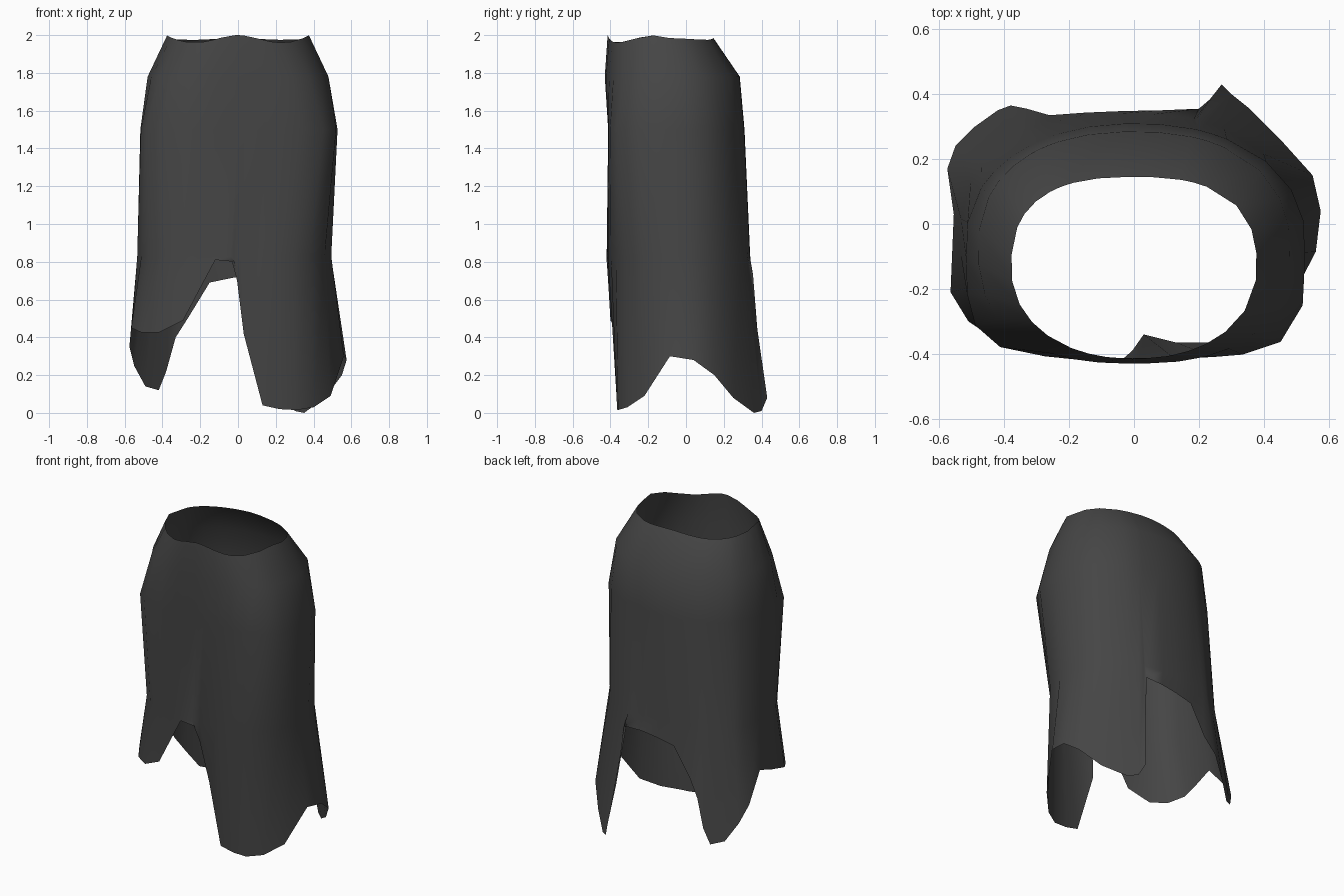
import bpy, bmesh, math

# Ragged bottom edge, anticlockwise from the front slit
HEM = [
    (-0.12, -0.42, 0.81), (-0.02, -0.42, 0.80), (-0.005, -0.39, 0.70), (0.03, -0.34, 0.42),
    (0.13, -0.365, 0.04), (0.22, -0.365, 0.02), (0.31, -0.36, 0.015), (0.40, -0.31, 0.03),
    (0.49, -0.22, 0.09), (0.56, -0.085, 0.30), (0.575, 0.04, 0.28), (0.55, 0.15, 0.20),
    (0.46, 0.25, 0.08), (0.35, 0.36, 0.00), (0.30, 0.40, 0.01), (0.27, 0.43, 0.08),
    (0.235, 0.385, 0.35), (0.20, 0.355, 0.73), (0.08, 0.35, 0.73), (-0.03, 0.348, 0.715),
    (-0.15, 0.343, 0.69), (-0.26, 0.335, 0.51), (-0.33, 0.355, 0.40), (-0.38, 0.365, 0.22),
    (-0.42, 0.35, 0.12), (-0.49, 0.30, 0.14), (-0.55, 0.24, 0.25), (-0.575, 0.17, 0.35),
    (-0.555, 0.03, 0.52), (-0.56, -0.09, 0.48), (-0.565, -0.21, 0.45), (-0.51, -0.30, 0.425),
    (-0.42, -0.36, 0.425), (-0.29, -0.40, 0.49), (-0.20, -0.41, 0.66),
]

# Body sections: height, x centre, half width, front y, back y, squareness front and back
RINGS = [
    (0.83, -0.02, 0.515, -0.42, 0.34, 2.5, 2.4),
    (1.50, 0.005, 0.522, -0.412, 0.31, 4.6, 2.15),
    (1.78, 0.0, 0.48, -0.43, 0.285, 2.5, 2.3),
    (1.98, 0.0, 0.378, -0.415, 0.145, 2.15, 2.6),
]


def ring_point(angle, ring, top):
    z, cx, a, y0, y1, n_front, n_back = ring
    b, cy = (y1 - y0) / 2, (y0 + y1) / 2
    c, s = math.cos(angle), math.sin(angle)
    n = n_front if s < 0 else n_back
    r = (abs(c / a) ** n + abs(s / b) ** n) ** (-1 / n)
    if top:                       # neckline dips at the front corners
        z += math.cos(4 * angle) * (0.02 if s < 0 else 0.005)
    return (cx + r * c, cy + r * s, z)


# Open, torn garment shell
bm = bmesh.new()
angles = [math.atan2(y + 0.03, x) for x, y, z in HEM]
rows = [[bm.verts.new(p) for p in HEM]]
for ring in RINGS:
    rows.append([bm.verts.new(ring_point(t, ring, ring is RINGS[-1])) for t in angles])
n = len(HEM)
for low, high in zip(rows, rows[1:]):
    for i in range(n):
        j = (i + 1) % n
        bm.faces.new((low[i], low[j], high[j], high[i]))

mesh = bpy.data.meshes.new("torn_robe")
bm.to_mesh(mesh)
bm.free()
robe = bpy.data.objects.new("torn_robe", mesh)
bpy.context.collection.objects.link(robe)
mesh.polygons.foreach_set("use_smooth", [True] * len(mesh.polygons))

# Dark grey cloth
cloth = bpy.data.materials.new("dark_cloth")
cloth.diffuse_color = (0.06, 0.06, 0.06, 1)
mesh.materials.append(cloth)
